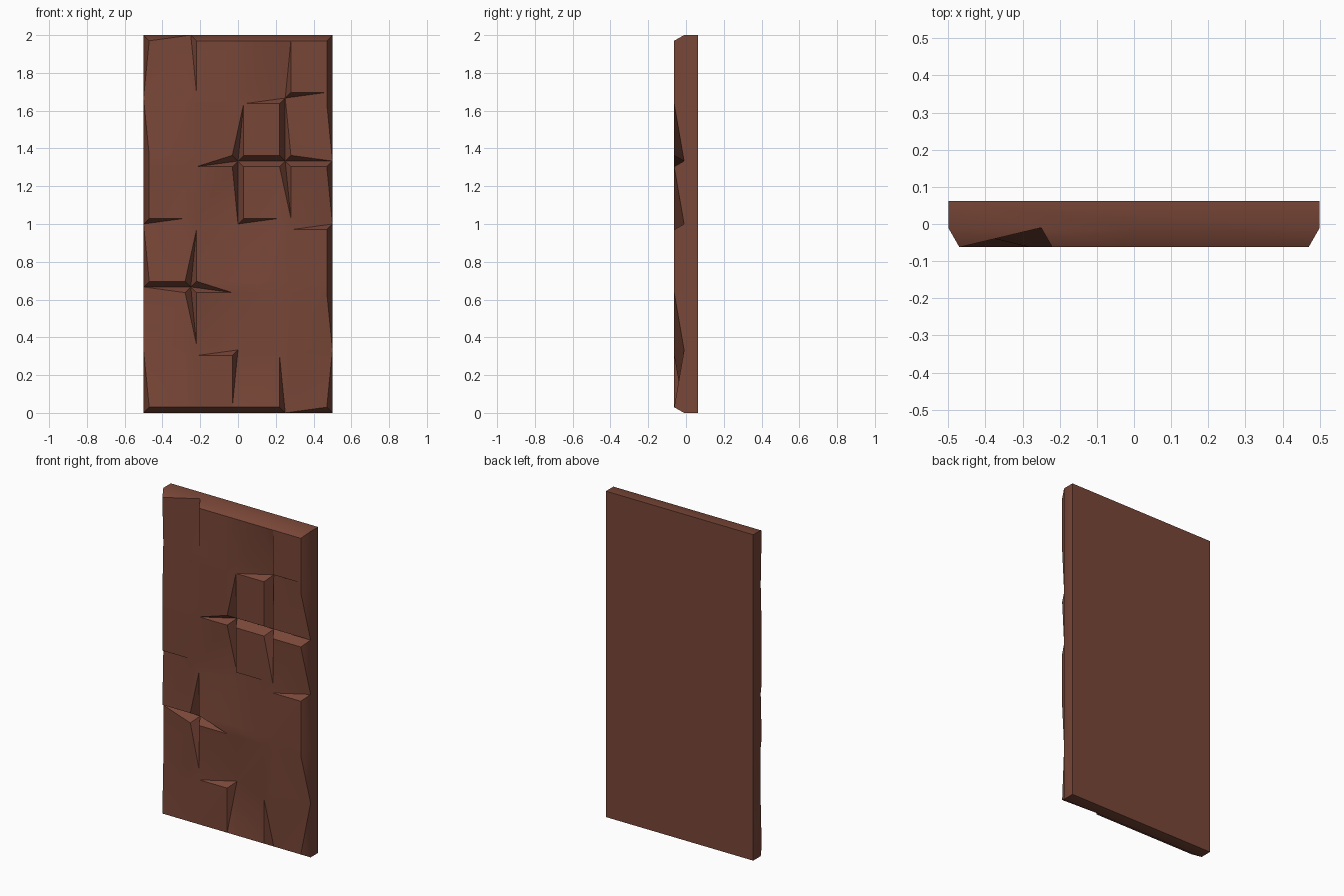
import bpy
import bmesh
import math

cube = bpy.data.objects.get("Cube")
if cube:
    bpy.data.objects.remove(cube, do_unlink=True)

COLS, ROWS = 4, 6
INSET = 0.03
FRONT, LOW, BACK = -0.0625, -0.01, 0.0625

# Chipped lattice nodes: the cells listed around each one sink to the node
PITS = {
    (1, 6): "sw", (0, 5): "ne se", (3, 5): "nw se", (1, 2): "",
    (2, 4): "", (3, 4): "", (4, 4): "nw", (0, 3): "se",
    (2, 3): "nw sw se", (4, 3): "nw", (0, 2): "se", (0, 1): "ne se",
    (2, 1): "nw ne se", (4, 1): "nw sw", (3, 0): "ne",
}

bm = bmesh.new()
cache = {}


def vert(x, y, z):
    key = (round(x, 4), round(y, 4), round(z, 4))
    if key not in cache:
        cache[key] = bm.verts.new(key)
    return cache[key]


def node(i, j, y=LOW):
    return vert(i / COLS - 0.5, y, 2 * j / ROWS)


def corner(i, j, di, dj):
    """Corner of cell (i, j): raised and inset, or sunk to its node."""
    n = (i + di, j + dj)
    name = ("s" if dj else "n") + ("w" if di else "e")
    if name in PITS.get(n, "").split():
        return node(*n)
    return vert(n[0] / COLS - 0.5 + INSET * (1 - 2 * di), FRONT,
                2 * n[1] / ROWS + INSET * (1 - 2 * dj))


def poly(verts, apex=None):
    """Add a face, or a fan of triangles around an apex."""
    ring = []
    for v in verts:
        if v not in ring:
            ring.append(v)
    if len(ring) < 3:
        return
    if apex is None:
        bm.faces.new(ring)
        return
    k = ring.index(apex)
    ring = ring[k:] + ring[:k]
    for a, b in zip(ring[1:], ring[2:]):
        bm.faces.new((apex, a, b))


def strip(a1, a2, b1, b2, n1, n2):
    """Join edge a1-a2 to edge b1-b2, dipping to any chipped end node."""
    p1, p2 = n1 in PITS, n2 in PITS
    v1, v2 = node(*n1), node(*n2)
    if p1 and p2:
        poly([a1, v1, v2, a2])
        poly([v1, b1, b2, v2])
    elif p1:
        poly([a1, v1, b1, b2, a2], a2 if b1 == v1 and a1 != v1 else b2)
    elif p2:
        poly([a1, b1, b2, v2, a2], a1 if b2 == v2 and a2 != v2 else b1)
    else:
        poly([a1, b1, b2, a2])


# Cell faces
for i in range(COLS):
    for j in range(ROWS):
        poly([corner(i, j, 0, 0), corner(i, j, 1, 0),
              corner(i, j, 1, 1), corner(i, j, 0, 1)])

# Seams between columns and between rows
for i in range(1, COLS):
    for j in range(ROWS):
        strip(corner(i - 1, j, 1, 0), corner(i - 1, j, 1, 1),
              corner(i, j, 0, 0), corner(i, j, 0, 1), (i, j), (i, j + 1))
for i in range(COLS):
    for j in range(1, ROWS):
        strip(corner(i, j, 0, 0), corner(i, j, 1, 0),
              corner(i, j - 1, 0, 1), corner(i, j - 1, 1, 1), (i, j), (i + 1, j))

# Small patches where unchipped cells meet, inside and on the border
for i in range(COLS + 1):
    for j in range(ROWS + 1):
        if (i, j) in PITS:
            continue
        around = [corner(i + a, j + b, -a, -b)
                  for a, b in ((0, 0), (-1, 0), (-1, -1), (0, -1))
                  if 0 <= i + a < COLS and 0 <= j + b < ROWS]
        if len(around) == 4:
            poly(around)
        elif len(around) == 2:
            poly(around + [node(i, j)])

# Bevelled border
for i in range(COLS):
    for j, d in ((0, 0), (ROWS - 1, 1)):
        poly([node(i, j + d), node(i + 1, j + d),
              corner(i, j, 1, d), corner(i, j, 0, d)])
for j in range(ROWS):
    for i, d in ((0, 0), (COLS - 1, 1)):
        poly([node(i + d, j), node(i + d, j + 1),
              corner(i, j, d, 1), corner(i, j, d, 0)])

# Side walls and back
for j in (0, ROWS):
    poly([node(i, j) for i in range(COLS + 1)]
         + [node(COLS, j, BACK), node(0, j, BACK)])
for i in (0, COLS):
    poly([node(i, j) for j in range(ROWS + 1)]
         + [node(i, ROWS, BACK), node(i, 0, BACK)])
poly([node(0, 0, BACK), node(COLS, 0, BACK),
      node(COLS, ROWS, BACK), node(0, ROWS, BACK)])

bmesh.ops.recalc_face_normals(bm, faces=bm.faces[:])
mesh = bpy.data.meshes.new("chipped_slab")
bm.to_mesh(mesh)
bm.free()

# Brown material
brown = bpy.data.materials.new("reddish brown")
brown.use_nodes = True
color = (0.19, 0.062, 0.039, 1)
brown.diffuse_color = color
brown.node_tree.nodes["Principled BSDF"].inputs["Base Color"].default_value = color
mesh.materials.append(brown)

slab = bpy.data.objects.new("chipped_slab", mesh)
bpy.context.collection.objects.link(slab)
bpy.ops.object.select_all(action="DESELECT")
slab.select_set(True)
bpy.context.view_layer.objects.active = slab
bpy.ops.object.shade_smooth_by_angle(angle=math.radians(30))
